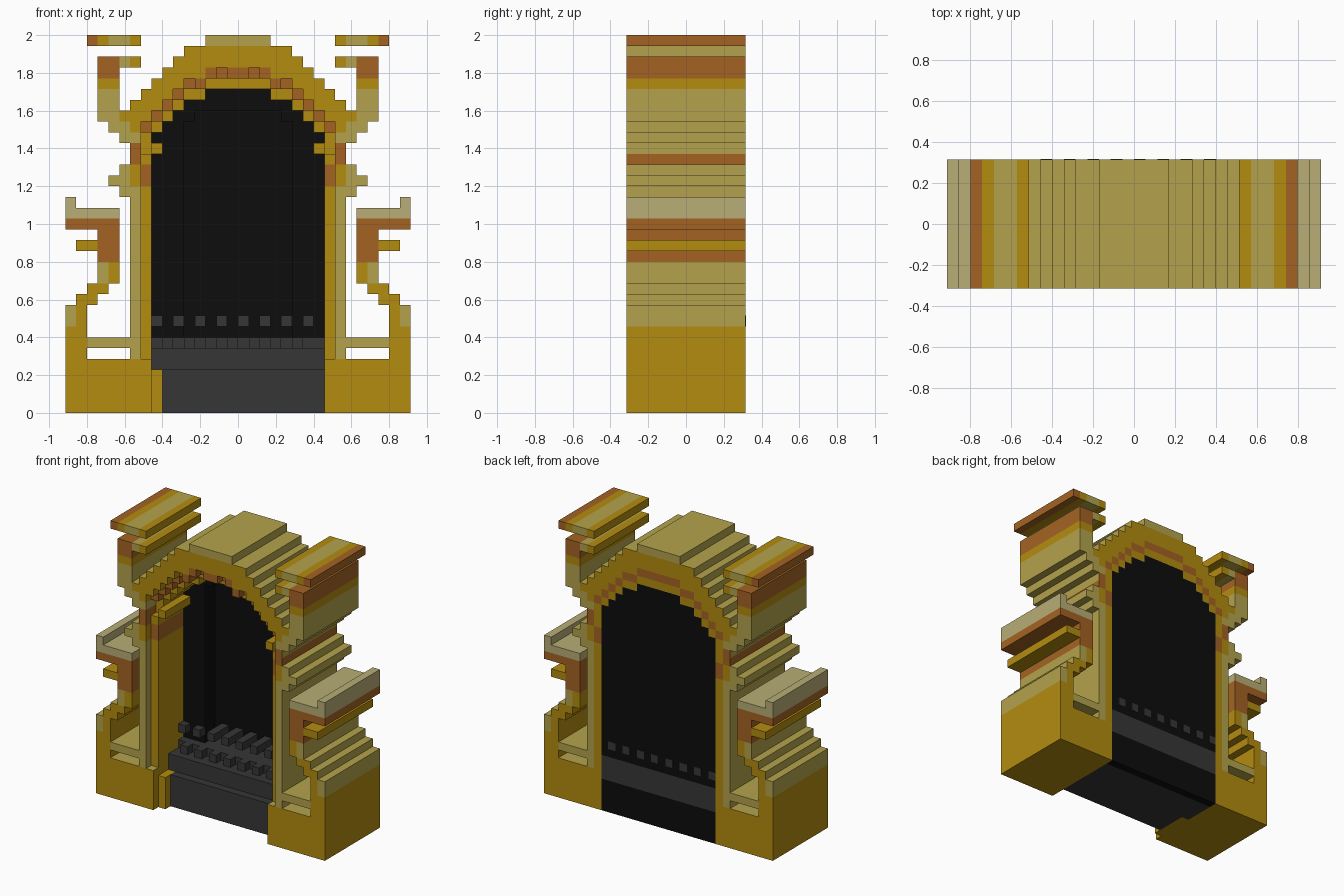
import bpy
import bmesh

if "Cube" in bpy.data.objects:
    bpy.data.objects.remove(bpy.data.objects["Cube"])

U = 2 / 35      # one block
DEPTH = 11      # depth in blocks

COLOURS = {
    "gold": (0.456, 0.262, 0.005),
    "sand": (0.456, 0.365, 0.072),
    "copper": (0.37, 0.124, 0.016),
    "pale_sand": (0.479, 0.42, 0.18),
    "soot_black": (0.004, 0.004, 0.004),
    "iron_grey": (0.037, 0.037, 0.037),
}
NAMES = list(COLOURS)
MATS = []
for name, rgb in COLOURS.items():
    m = bpy.data.materials.new(name)
    m.use_nodes = True
    m.diffuse_color = (*rgb, 1)
    bsdf = m.node_tree.nodes["Principled BSDF"]
    bsdf.inputs["Base Color"].default_value = (*rgb, 1)
    bsdf.inputs["Roughness"].default_value = 0.8
    MATS.append(m)


def add_box(bm, x0, x1, y0, y1, z0, z1, colour, up=None, side=None):
    """Box in block units; y is counted from the front."""
    faces = []
    vs = [bm.verts.new((x * U, (y - DEPTH / 2) * U, z * U))
          for x in (x0, x1) for y in (y0, y1) for z in (z0, z1)]
    for q in ((0, 1, 3, 2), (4, 6, 7, 5), (0, 4, 5, 1), (2, 3, 7, 6), (0, 2, 6, 4), (1, 5, 7, 3)):
        faces.append(bm.faces.new([vs[i] for i in q]))
    for f in faces:
        f.normal_update()
        c = colour
        if up and f.normal.z > 0.5:
            c = up
        if side and abs(f.normal.x) > 0.5 and f.normal.x * (x0 + x1) > 0:
            c = side
        f.material_index = NAMES.index(c)


def build(name, boxes, mirror=False):
    """boxes: (row0, row1, x0, x1, colour, front, back, up colour, side colour)"""
    bm = bmesh.new()
    for b in boxes:
        r0, r1, x0, x1, colour = b[:5]
        front, back, up, side = (list(b[5:]) + [0, DEPTH, None, None][len(b) - 5:])
        add_box(bm, x0, x1, front, back, r0, r1, colour, up, side)
        if mirror:
            add_box(bm, -x1, -x0, front, back, r0, r1, colour, up, side)
    bmesh.ops.recalc_face_normals(bm, faces=bm.faces)
    me = bpy.data.meshes.new(name)
    bm.to_mesh(me)
    bm.free()
    for m in MATS:
        me.materials.append(m)
    ob = bpy.data.objects.new(name, me)
    bpy.context.collection.objects.link(ob)
    return ob


# Base blocks with the rail and outer posts above them
build("base_blocks", [
    (0, 5, 8, 16, "gold", 0, DEPTH, "sand"),
    (5, 8, 14, 16, "gold"),
    (8, 10, 14, 15, "gold", 0, DEPTH, "sand"),
    (8, 10, 15, 16, "sand"),
    (6, 7, 10, 14, "sand"),
], True)
build("inner_base_post", [(0, 4, -8, -7, "gold", 1, 6)])

# Stepped side brackets rising to the shelves
build("side_brackets", [
    (10, 11, 13, 15, "gold", 0, DEPTH, "sand", "sand"),
    (11, 12, 12, 14, "gold", 0, DEPTH, "sand", "sand"),
    (12, 14, 11, 12, "gold"),
    (12, 14, 12, 13, "sand"),
    (14, 17, 11, 13, "copper"),
], True)
build("shelves", [
    (15, 16, 13, 15, "gold"),
    (17, 18, 11, 16, "copper"),
    (18, 19, 11, 16, "pale_sand"),
    (19, 20, 15, 16, "pale_sand"),
], True)

# Pillars and their capitals
build("pillars", [
    (5, 21, 8, 9, "gold", 1),
    (5, 20, 9, 10, "sand"),
], True)
build("capitals", [
    (20, 21, 9, 11, "sand"),
    (21, 22, 10, 12, "sand"),
    (22, 23, 10, 11, "sand"),
    (21, 23, 9, 10, "gold"),
    (21, 23, 8, 9, "copper", 1),
    (23, 24, 8, 9, "gold", 1),
    (23, 24, 9, 10, "copper"),
    (24, 25, 7, 8, "gold", 1, 6),
], True)

# Upper wings and floating caps
build("upper_wings", [
    (28, 30, 11, 13, "sand"),
    (30, 31, 11, 13, "gold"),
    (31, 33, 11, 13, "copper"),
    (32, 33, 10, 11, "sand"),
    (32, 33, 9, 10, "gold"),
], True)
build("floating_caps", [
    (34, 35, 9, 10, "gold"),
    (34, 35, 10, 12, "sand"),
    (34, 35, 12, 13, "gold"),
    (34, 35, 13, 14, "copper"),
], True)

# Stepped arch: rings of colour set by the distance from the opening
OUTER = {24: 10, 25: 11, 26: 12, 27: 13, 28: 10, 29: 9, 30: 8, 31: 7, 32: 6, 33: 5, 34: 3}
INNER = {24: 8, 25: 8, 26: 7, 27: 6, 28: 5, 29: 3}


def ring(cell, row):
    return min(abs(row - r) + max(0, cell - (w - 1)) for r, w in INNER.items())


arch = []
for row, outer in OUTER.items():
    for cell in range(INNER.get(row, 0), outer):
        d = ring(cell, row)
        colour = "copper" if d == 2 else "gold"
        front = {1: 2, 2: 1}.get(d, 0)
        if d == 2 and (cell + row) % 2:
            front = 0
        if row == 34 or (row in (25, 26, 27) and cell >= outer - 2):
            colour, front = "sand", 0
        tip = cell == outer - 1
        arch.append((row, row + 1, cell, cell + 1, colour, front, DEPTH,
                     "sand", "sand" if tip else None))
build("arch", arch, True)

# Black fire wall filling the opening, deeper in the middle
wall = [(7, 24, 5, 8, "soot_black", 6), (7, 24, 0, 5, "soot_black", 8)]
for row, w in INNER.items():
    mid = max(0, min(5, w - 2)) if row < 28 else 0
    wall.append((row, row + 1, mid, w, "soot_black", 6))
    if mid:
        wall.append((row, row + 1, 0, mid, "soot_black", 8))
build("fire_wall", wall, True)

# Hearth floor and stepped ledge
build("hearth", [
    (0, 4, -7, 8, "iron_grey", 2, 10),
    (0, 4, -8, -7, "iron_grey", 6, 10),
    (0, 4, -8, 8, "soot_black", 10, DEPTH),
    (4, 6, -8, 8, "iron_grey", 3, DEPTH),
    (6, 7, -8, 8, "iron_grey", 5, DEPTH),
])

# Grate blocks on the ledge and bar ends through the fire wall
build("grate_blocks", [(6, 7, x, x + 1, "iron_grey", 4, 5) for x in range(-7, 7, 2)])
build("grate_bars", [(8, 9, x, x + 1, "iron_grey", 5, DEPTH + 0.05) for x in range(-8, 8, 2)])
